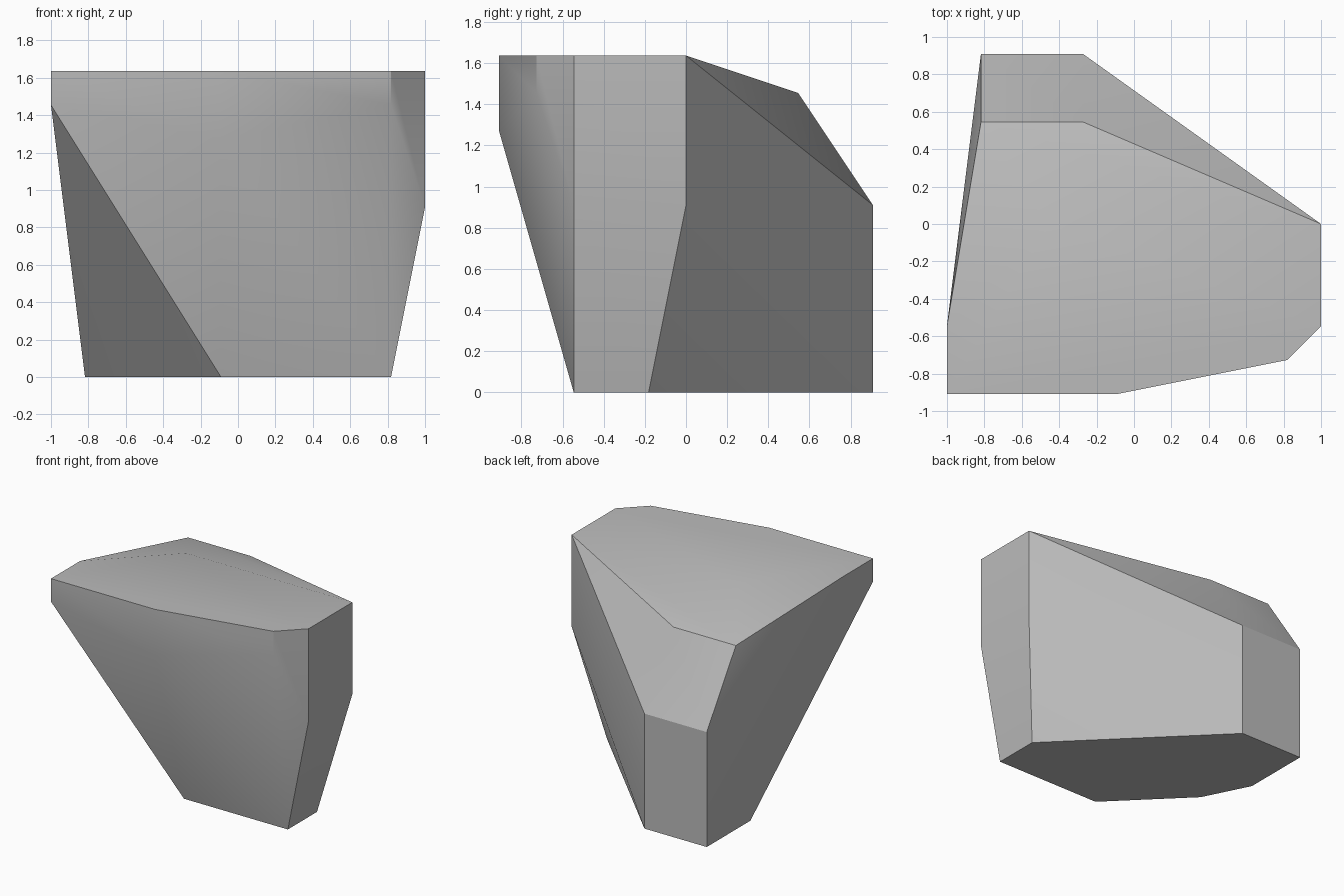
import bpy
import bmesh
import math
from mathutils import Vector

default_cube = bpy.data.objects.get("Cube")
if default_cube:
    bpy.data.objects.remove(default_cube, do_unlink=True)

# The boulder is laid out on a coarse lattice, eleven steps to the unit
STEP = 1 / 11


def flat_material(name, colour):
    material = bpy.data.materials.new(name)
    material.use_nodes = True
    material.diffuse_color = colour
    shader = next(n for n in material.node_tree.nodes if n.type == "BSDF_PRINCIPLED")
    shader.inputs["Base Color"].default_value = colour
    shader.inputs["Roughness"].default_value = 0.9
    return material


def ring(height, outline):
    """Corner points of one level of the rock, in lattice steps."""
    return [Vector((x, y, height)) * STEP for x, y in outline]


def hull_object(name, points, material):
    """Wrap the corner points in a faceted convex skin."""
    bm = bmesh.new()
    for point in points:
        bm.verts.new(point)
    result = bmesh.ops.convex_hull(bm, input=bm.verts[:])
    unused = {g for g in result["geom_interior"] + result["geom_unused"]
              if isinstance(g, bmesh.types.BMVert)}
    bmesh.ops.delete(bm, geom=list(unused), context="VERTS")
    bmesh.ops.dissolve_limit(bm, angle_limit=math.radians(1),
                             verts=bm.verts[:], edges=bm.edges[:])
    bmesh.ops.recalc_face_normals(bm, faces=bm.faces[:])
    mesh = bpy.data.meshes.new(name)
    bm.to_mesh(mesh)
    bm.free()
    mesh.materials.append(material)
    rock = bpy.data.objects.new(name, mesh)
    bpy.context.collection.objects.link(rock)
    return rock


# Flat underside
base = ring(0, [(-9, 10), (-3, 10), (9, -2), (9, -6), (-1, -6), (-7, 0), (-9, 4)])
# Widest points of the back and left side
waist = ring(10, [(-9, 10), (-3, 10), (11, 0), (11, -6)])
# Undercut front brow and sloping rear shoulder
brow = ring(14, [(-1, -10)])
shoulder = ring(16, [(-11, -10), (9, -8), (-9, 6), (-3, 6)])
# Level top
crown = ring(18, [(-11, -10), (-1, -10), (9, -8), (11, -6), (11, 0), (-5, 0), (-11, -6)])

stone = flat_material("grey stone", (0.5, 0.5, 0.5, 1))
boulder = hull_object("boulder", base + waist + brow + shoulder + crown, stone)

# Soft shading across shallow creases, crisp along the steep ones
bpy.ops.object.select_all(action="DESELECT")
boulder.select_set(True)
bpy.context.view_layer.objects.active = boulder
bpy.ops.object.shade_smooth_by_angle(angle=math.radians(30))
